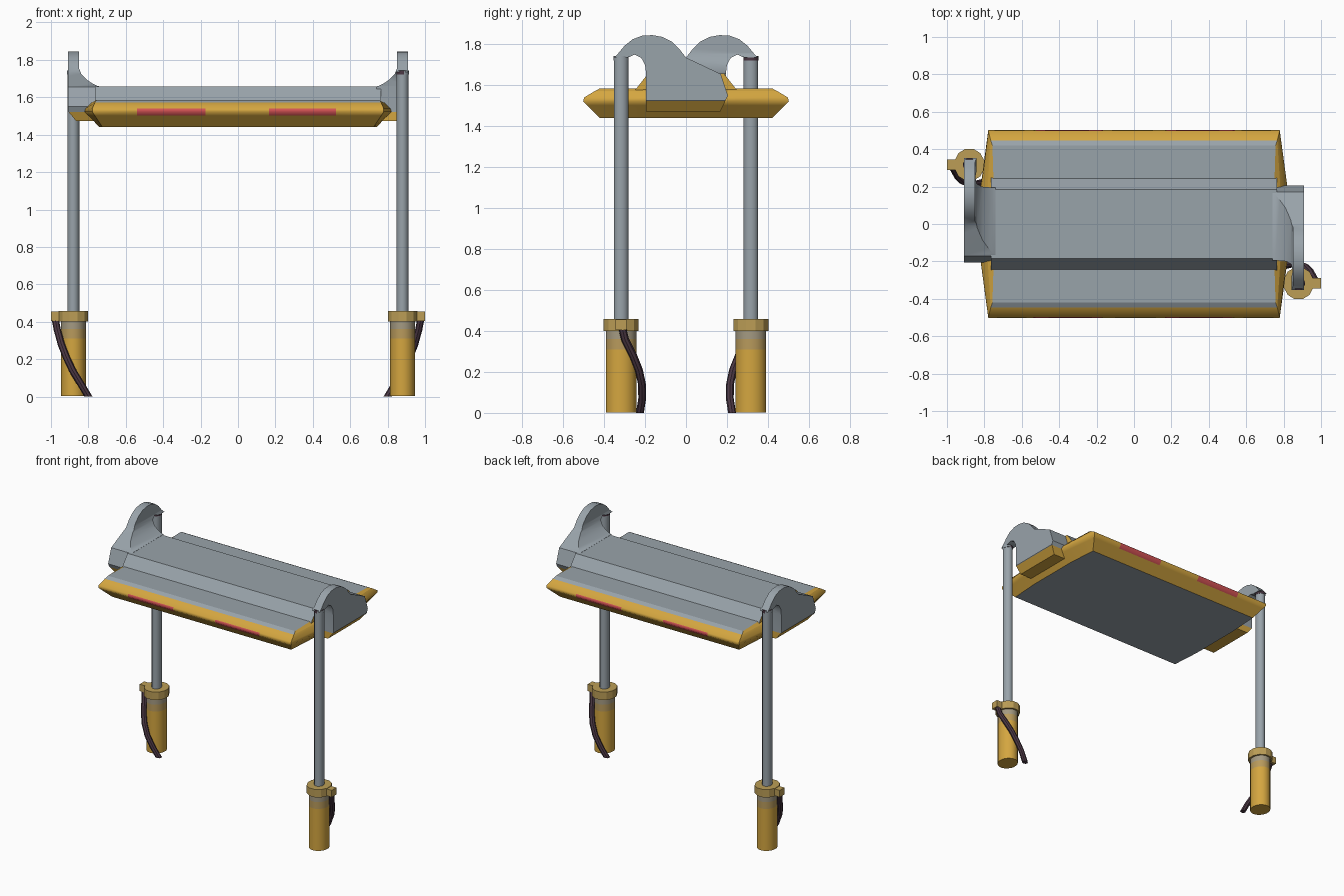
import bpy, bmesh, math
from mathutils import Vector, Matrix

if "Cube" in bpy.data.objects:
    bpy.data.objects.remove(bpy.data.objects["Cube"])


def mat(name, rgb):
    lin = [((c / 255 + 0.055) / 1.055) ** 2.4 for c in rgb]
    m = bpy.data.materials.new(name)
    m.diffuse_color = (*lin, 1)
    m.use_nodes = True
    m.node_tree.nodes["Principled BSDF"].inputs["Base Color"].default_value = m.diffuse_color
    return m


GREY = mat("steel grey", (153, 163, 170))
YELLOW = mat("worn yellow", (212, 166, 64))
PALE = mat("dull yellow", (188, 158, 86))
FADED = mat("scuffed grey", (164, 154, 130))
BLEND = mat("scuffed yellow", (184, 154, 92))
RED = mat("reflector red", (210, 82, 84))
HOSE = mat("hose dark", (76, 56, 68))


def finish(name, bm, mats, rule=None, smooth=True):
    bmesh.ops.recalc_face_normals(bm, faces=bm.faces)
    bm.normal_update()
    if rule:
        for f in bm.faces:
            f.material_index = rule(f.calc_center_median(), f.normal)
    me = bpy.data.meshes.new(name)
    bm.to_mesh(me)
    bm.free()
    ob = bpy.data.objects.new(name, me)
    bpy.context.collection.objects.link(ob)
    for m in mats:
        me.materials.append(m)
    if smooth:
        smooth_ob(ob)
    return ob


def smooth_ob(ob):
    bpy.ops.object.select_all(action='DESELECT')
    ob.select_set(True)
    bpy.context.view_layer.objects.active = ob
    bpy.ops.object.shade_smooth_by_angle(angle=math.radians(32))


def opposite(ob, name):
    """Copy turned half a circle about the z axis."""
    c = ob.copy()
    c.name = name
    c.data = ob.data.copy()
    c.data.transform(Matrix.Rotation(math.pi, 4, 'Z'))
    bpy.context.collection.objects.link(c)


def cut(bm, co, no):
    bmesh.ops.bisect_plane(bm, geom=bm.verts[:] + bm.edges[:] + bm.faces[:],
                           plane_co=co, plane_no=no)


def loft(rings):
    bm = bmesh.new()
    vs = [[bm.verts.new(p) for p in r] for r in rings]
    n = len(vs[0])
    for a, b in zip(vs, vs[1:]):
        for i in range(n):
            bm.faces.new((a[i], a[(i + 1) % n], b[(i + 1) % n], b[i]))
    bm.faces.new(vs[0])
    bm.faces.new(vs[-1])
    return bm


def prism(pts, axis, a, b):
    """Extrude a profile: (y, z) along x, or (x, z) along y."""
    if axis == 'x':
        return loft([[(t, u, v) for u, v in pts] for t in (a, b)])
    return loft([[(u, t, v) for u, v in pts] for t in (a, b)])


def tube(cx, cy, rx, ry, zs, n):
    return loft([[(cx + rx * math.cos(2 * math.pi * (i + .5) / n),
                   cy + ry * math.sin(2 * math.pi * (i + .5) / n), z)
                  for i in range(n)] for z in zs])


# Tray with bevelled rim and red reflector strips cut into the long sides
def ring(cx, cy, mx, z):
    return [(x, y, z) for x, y in (
        (-cx, -cy), (cx, -cy), (mx, -.2), (mx, .2),
        (cx, cy), (-cx, cy), (-mx, .2), (-mx, -.2))]


def tray_rule(c, n):
    if abs(n.z) > .95:
        return 0
    long_side = abs(n.y) > abs(n.x)
    if long_side and c.z > 1.571:
        return 0
    x = c.x if c.y < 0 else -c.x
    if long_side and 1.502 < c.z < 1.54 and (-.54 < x < -.175 or .165 < x < .525):
        return 2
    return 1


bm = loft([ring(.725, .42, .74, 1.44), ring(.779, .502, .82, 1.522),
           ring(.779, .498, .815, 1.540),
           ring(.766, .447, .782, 1.571), ring(.757, .42, .75, 1.585)])
cut(bm, (0, 0, 1.502), (0, 0, 1))
for x in (-.54, -.175, .165, .525):
    cut(bm, (x, 0, 0), (1, 0, 0))
    cut(bm, (-x, 0, 0), (1, 0, 0))
bmesh.ops.recalc_face_normals(bm, faces=bm.faces)
for f in bm.faces:
    f.smooth = True
for e in bm.edges:  # soft only along the rim ridge
    on_ridge = all(1.52 < v.co.z < 1.542 for v in e.verts)
    level = abs(e.verts[0].co.z - e.verts[1].co.z) < .001
    e.smooth = (on_ridge and level) or e.calc_face_angle(0) < .1
finish("tray", bm, [GREY, YELLOW, RED], tray_rule, False)

# Raised middle of the tray
finish("tray_ridge", prism([(-.25, 1.575), (.25, 1.575), (.185, 1.657), (-.185, 1.657)],
                           'x', -.765, .765),
       [GREY, YELLOW], lambda c, n: 1 if abs(n.x) > .9 else 0, False)

# Hooked end brackets: side profile intersected with the saddle profile
hook = [(-.166, 1.468), (-.205, 1.55), (-.17, 1.655), (-.05, 1.712), (0, 1.735),
        (.035, 1.78), (.07, 1.813), (.115, 1.836), (.165, 1.845), (.215, 1.842),
        (.26, 1.825), (.3, 1.793), (.33, 1.757), (.352, 1.735), (.28, 1.737),
        (.25, 1.75), (.218, 1.733), (.2, 1.7), (.195, 1.66), (.195, 1.468)]
saddle = [(-.908, 1.9), (-.908, 1.525), (-.865, 1.472), (-.74, 1.472), (-.74, 1.658),
          (-.755, 1.662), (-.78, 1.675), (-.81, 1.695), (-.838, 1.725),
          (-.85, 1.755), (-.852, 1.9)]
bracket = finish("left_hook_bracket", prism(hook, 'x', -1, -.6), [GREY, YELLOW], None, False)
cutter = finish("cutter", prism(saddle, 'y', -.5, .5), [GREY], None, False)
cutter.hide_render = True
mod = bracket.modifiers.new("saddle_cut", 'BOOLEAN')
mod.operation, mod.solver, mod.object = 'INTERSECT', 'EXACT', cutter
bpy.context.view_layer.objects.active = bracket
bpy.ops.object.modifier_apply(modifier=mod.name)
bpy.data.objects.remove(cutter)
bm = bmesh.new()
bm.from_mesh(bracket.data)
bmesh.ops.triangulate(bm, faces=bm.faces[:])
cut(bm, (0, 0, 1.522), (0, 0, 1))
for f in bm.faces:
    f.material_index = 1 if f.calc_center_median().z < 1.522 else 0
bm.to_mesh(bracket.data)
bm.free()
smooth_ob(bracket)
opposite(bracket, "right_hook_bracket")

# Lift legs: sleeve, collar with lug, rod and joint
X, Y = -.88, .317
legs = [
    ("sleeve", tube(X, Y, .067, .075, (0.003, .31, .36, .405), 20), [YELLOW, BLEND, FADED],
     lambda c, n: 2 if c.z > .36 else 1 if c.z > .31 else 0),
    ("collar", tube(X, Y, .082, .088, (.4, .458), 12), [PALE], None),
    ("collar_lug", prism([(-1, .405), (-.94, .405), (-.94, .455), (-1, .455)],
                         'y', Y - .027, Y + .027), [PALE], None),
    ("rod", tube(X, Y, .032, .036, (.4, 1.73), 16), [GREY], None),
    ("rod_joint", tube(X, Y, .034, .037, (1.722, 1.742), 16), [HOSE, GREY],
     lambda c, n: 1 if n.x < -.3 else 0),
]
for name, bm, mats, rule in legs:
    ob = finish("left_" + name, bm, mats, rule, name not in ("collar", "collar_lug"))
    opposite(ob, "right_" + name)

# Hose curving from the lug to the ground
path = [(-.978, .312, .42), (-.967, .298, .36), (-.945, .258, .28), (-.918, .23, .21),
        (-.885, .215, .14), (-.842, .214, .07), (-.80, .225, 0)]
rings = []
for i, p in enumerate(path):
    t = (Vector(path[min(i + 1, 6)]) - Vector(path[max(i - 1, 0)])).normalized()
    side = t.cross(Vector((0, 1, 0))).normalized()
    up = side.cross(t)
    r = .019
    pts = [Vector(p) + side * r * math.cos(k * math.pi / 4) + up * r * math.sin(k * math.pi / 4)
           for k in range(8)]
    if i == 6:
        pts = [q - t * (q.z / t.z) for q in pts]  # flat end on the ground
    rings.append(pts)
hose = finish("left_hose", loft(rings), [HOSE])
opposite(hose, "right_hose")
